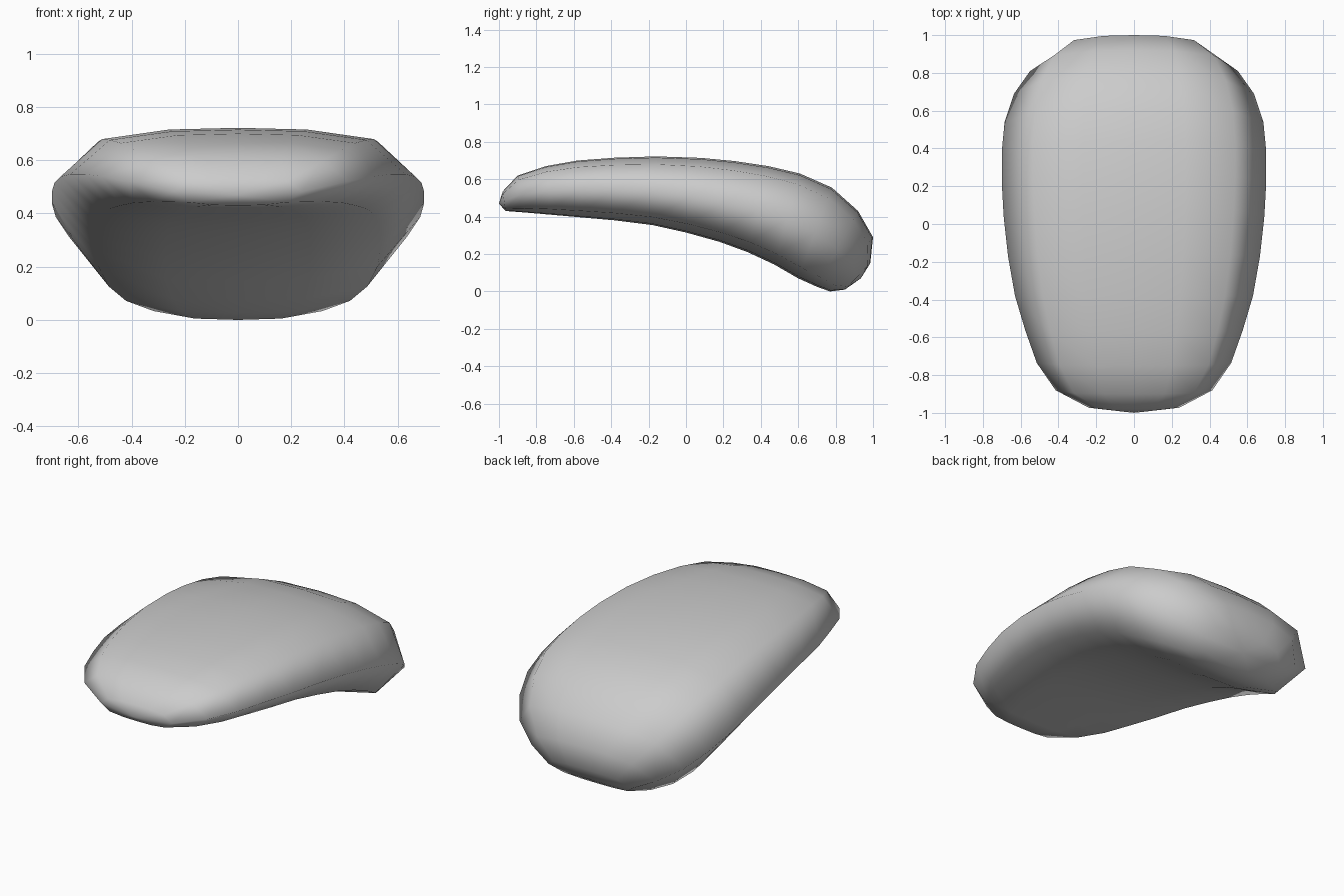
import bpy, bmesh

if "Cube" in bpy.data.objects:
    bpy.data.objects.remove(bpy.data.objects["Cube"])

# Cross-sections along the curved pad: top (y, z), bottom (y, z), half width
stations = [
    (-.98, .535, -.965, .43, .24), (-.90, .62, -.86, .422, .415),
    (-.75, .67, -.72, .41, .515), (-.58, .70, -.55, .395, .575),
    (-.38, .715, -.38, .38, .63), (-.16, .722, -.18, .355, .667),
    (.08, .714, .0, .315, .69), (.26, .697, .18, .265, .70),
    (.44, .67, .33, .21, .70), (.61, .63, .47, .145, .685),
    (.78, .555, .60, .07, .635), (.92, .43, .70, .025, .55),
    (1.0, .29, .77, .0, .415), (.985, .15, .85, .01, .28),
]
# Rounded section outline: a quarter mirrored to a full 12-point loop
quarter = [(1, 0), (.765, .77), (.39, .965), (0, 1)]
upper = quarter + [(-x, z) for x, z in quarter[-2::-1]]
loop = upper + [(x, -z) for x, z in upper[-2:0:-1]]
SEG = len(loop)

bm = bmesh.new()
rings = []
for ty, tz, by, bz, w in stations:
    ring = []
    for u, v in loop:
        t = (1 + v) / 2
        ring.append(bm.verts.new((w * u, by + (ty - by) * t, bz + (tz - bz) * t)))
    rings.append(ring)

# Skin between sections
for r, s in zip(rings, rings[1:]):
    for i in range(SEG):
        j = (i + 1) % SEG
        bm.faces.new((r[i], r[j], s[j], s[i]))

# Rounded end caps
for ring, tip in ((rings[0], (0, -1, .47)), (rings[-1], (0, .935, .07))):
    v = bm.verts.new(tip)
    for i in range(SEG):
        bm.faces.new((ring[i], ring[(i + 1) % SEG], v))

bmesh.ops.recalc_face_normals(bm, faces=bm.faces)
for f in bm.faces:
    f.smooth = True
mesh = bpy.data.meshes.new("curved_pad")
bm.to_mesh(mesh)
bm.free()
pad = bpy.data.objects.new("curved_pad", mesh)
bpy.context.collection.objects.link(pad)
